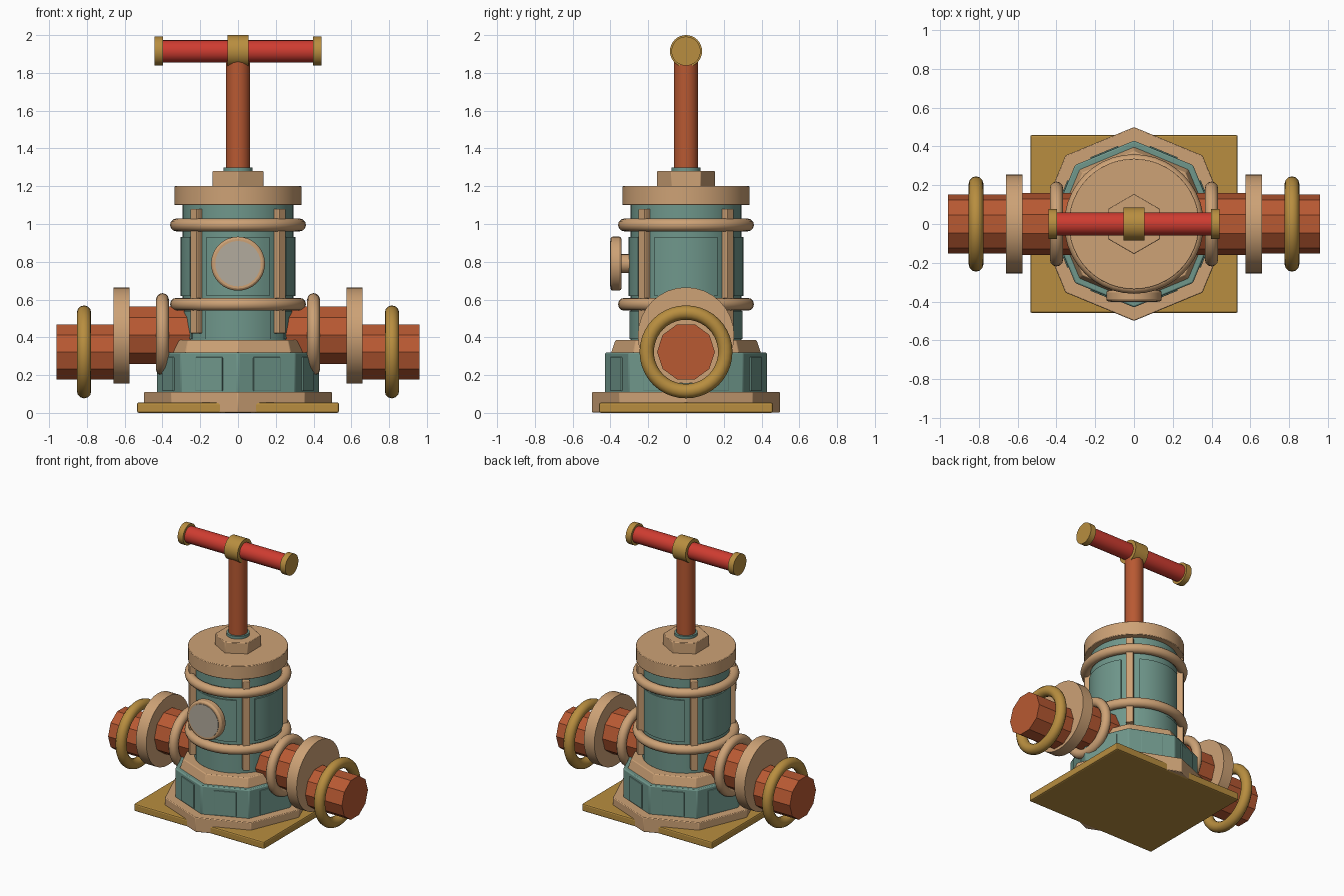
import bpy
import bmesh
from math import pi, radians, sin, cos
from mathutils import Matrix

old = bpy.data.objects.get("Cube")
if old:
    bpy.data.objects.remove(old, do_unlink=True)


def material(name, rgb):
    m = bpy.data.materials.new(name)
    m.use_nodes = True
    m.diffuse_color = (*rgb, 1)
    m.node_tree.nodes["Principled BSDF"].inputs["Base Color"].default_value = (*rgb, 1)
    return m


tan = material("tan", (0.61, 0.36, 0.18))
teal = material("teal", (0.16, 0.31, 0.26))
rust = material("rust orange", (0.48, 0.10, 0.032))
bronze = material("bronze", (0.48, 0.27, 0.05))
red = material("red", (0.62, 0.045, 0.03))
glass = material("grey glass", (0.45, 0.41, 0.34))

AXIS_ROT = {"x": (0, pi / 2, 0), "y": (pi / 2, 0, 0), "z": (0, 0, 0)}


def finish(ob, name, mat, bevel=0, smooth=True):
    ob.name = ob.data.name = name
    ob.data.materials.append(mat)
    bpy.ops.object.select_all(action="DESELECT")
    ob.select_set(True)
    bpy.context.view_layer.objects.active = ob
    if smooth:
        bpy.ops.object.shade_smooth_by_angle(angle=radians(28))
    if bevel:
        b = ob.modifiers.new("edge", "BEVEL")
        b.width = bevel
        b.segments = 2
    return ob


def cylinder(name, mat, r, start, end, axis="z", at=(0, 0, 0), sides=32, top=None, bevel=0):
    """Prism or cone along an axis, from start to end."""
    loc = list(at)
    loc["xyz".index(axis)] = (start + end) / 2
    bpy.ops.mesh.primitive_cone_add(vertices=sides, radius1=r, radius2=r if top is None else top,
                                    depth=end - start, location=loc, rotation=AXIS_ROT[axis])
    return finish(bpy.context.object, name, mat, bevel)


def ring(name, mat, r, thick, at, axis="z"):
    bpy.ops.mesh.primitive_torus_add(major_radius=r, minor_radius=thick, location=at,
                                     rotation=AXIS_ROT[axis], major_segments=40, minor_segments=12)
    ob = bpy.context.object
    finish(ob, name, mat, smooth=False)
    bpy.ops.object.shade_smooth()


def box(name, mat, size, at, turn=0, bevel=0):
    bpy.ops.mesh.primitive_cube_add(size=1, location=at, rotation=(0, 0, turn))
    ob = bpy.context.object
    ob.scale = size
    bpy.ops.object.transform_apply(location=False, rotation=False, scale=True)
    return finish(ob, name, mat, bevel, smooth=False)


def curved_panel(name, mat, r_in, r_out, z0, z1, middle, half, steps=10):
    """Slab that follows the round body."""
    bm = bmesh.new()
    low = []
    for r, order in ((r_in, range(steps + 1)), (r_out, range(steps, -1, -1))):
        for i in order:
            a = middle + half * (2 * i / steps - 1)
            low.append(bm.verts.new((r * cos(a), r * sin(a), z0)))
    face = bm.faces.new(low)
    up = bmesh.ops.extrude_face_region(bm, geom=[face])["geom"]
    bmesh.ops.translate(bm, vec=(0, 0, z1 - z0),
                        verts=[v for v in up if isinstance(v, bmesh.types.BMVert)])
    bmesh.ops.recalc_face_normals(bm, faces=bm.faces)
    me = bpy.data.meshes.new(name)
    bm.to_mesh(me)
    bm.free()
    ob = bpy.data.objects.new(name, me)
    bpy.context.collection.objects.link(ob)
    finish(ob, name, mat)


# Base: plate and stacked octagons
box("base_plate", bronze, (1.07, 0.92, 0.055), (0, 0, 0.0275), bevel=0.01)
cylinder("base_foot", tan, 0.5, 0.003, 0.11, sides=8, bevel=0.005)
cylinder("lower_housing", teal, 0.43, 0.1, 0.32, sides=8, bevel=0.008)
cylinder("housing_collar", tan, 0.4, 0.31, 0.385, sides=8, top=0.375, bevel=0.005)
for k in range(8):
    a = radians(22.5 + 45 * k)
    box("housing_panel", teal, (0.02, 0.155, 0.18), (0.394 * cos(a), 0.394 * sin(a), 0.205), a, 0.004)

# Round body with raised panels, ribs and hoops
cylinder("body", teal, 0.294, 0.36, 1.11, sides=48)
for k in range(4):
    curved_panel("body_panel", teal, 0.28, 0.304, 0.62, 0.93, k * pi / 2, radians(33))
    curved_panel("body_rim_panel", teal, 0.28, 0.3, 0.39, 0.54, k * pi / 2, radians(35))
    a = pi / 4 + k * pi / 2
    box("body_rib", tan, (0.045, 0.05, 0.66), (0.312 * cos(a), 0.312 * sin(a), 0.75), a, 0.006)
for z in (0.575, 0.995):
    ring("body_hoop", tan, 0.326, 0.034, (0, 0, z))

# Cap, nut and stem
cylinder("top_cap", tan, 0.337, 1.1, 1.2, sides=48, bevel=0.004)
cylinder("cap_nut", tan, 0.155, 1.19, 1.28, sides=6, bevel=0.004)
cylinder("stem_seal", teal, 0.078, 1.27, 1.3, sides=24)
cylinder("stem", rust, 0.064, 1.27, 1.9, sides=16)

# T handle
bar = (0, 0, 1.915)
cylinder("handle_bar", red, 0.06, -0.42, 0.42, "x", bar, sides=16)
cylinder("handle_hub", bronze, 0.085, -0.055, 0.055, "x", bar)
for s in (-1, 1):
    cylinder("handle_end", bronze, 0.077, s * 0.42 - 0.022, s * 0.42 + 0.022, "x", bar)

# Gauge on the front
dial = (0, 0, 0.79)
cylinder("gauge_stem", tan, 0.05, -0.36, -0.28, "y", dial, sides=20)
cylinder("gauge_case", tan, 0.143, -0.4, -0.342, "y", dial, bevel=0.012)
cylinder("gauge_face", glass, 0.12, -0.403, -0.395, "y", dial)

# Side pipes
for s in (-1, 1):
    def pipe_part(name, mat, r, x0, x1, z, sides):
        cylinder(name, mat, r, min(s * x0, s * x1), max(s * x0, s * x1), "x", (0, 0, z), sides)

    pipe_part("inner_pipe", rust, 0.16, 0.2, 0.62, 0.412, 10)
    pipe_part("flange", tan, 0.255, 0.575, 0.66, 0.41, 32)
    pipe_part("outer_pipe", rust, 0.153, 0.62, 0.96, 0.323, 10)
    ring("inner_pipe_ring", tan, 0.185, 0.034, (s * 0.4, 0, 0.415), "x")
    ring("outer_pipe_ring", bronze, 0.208, 0.038, (s * 0.815, 0, 0.323), "x")
